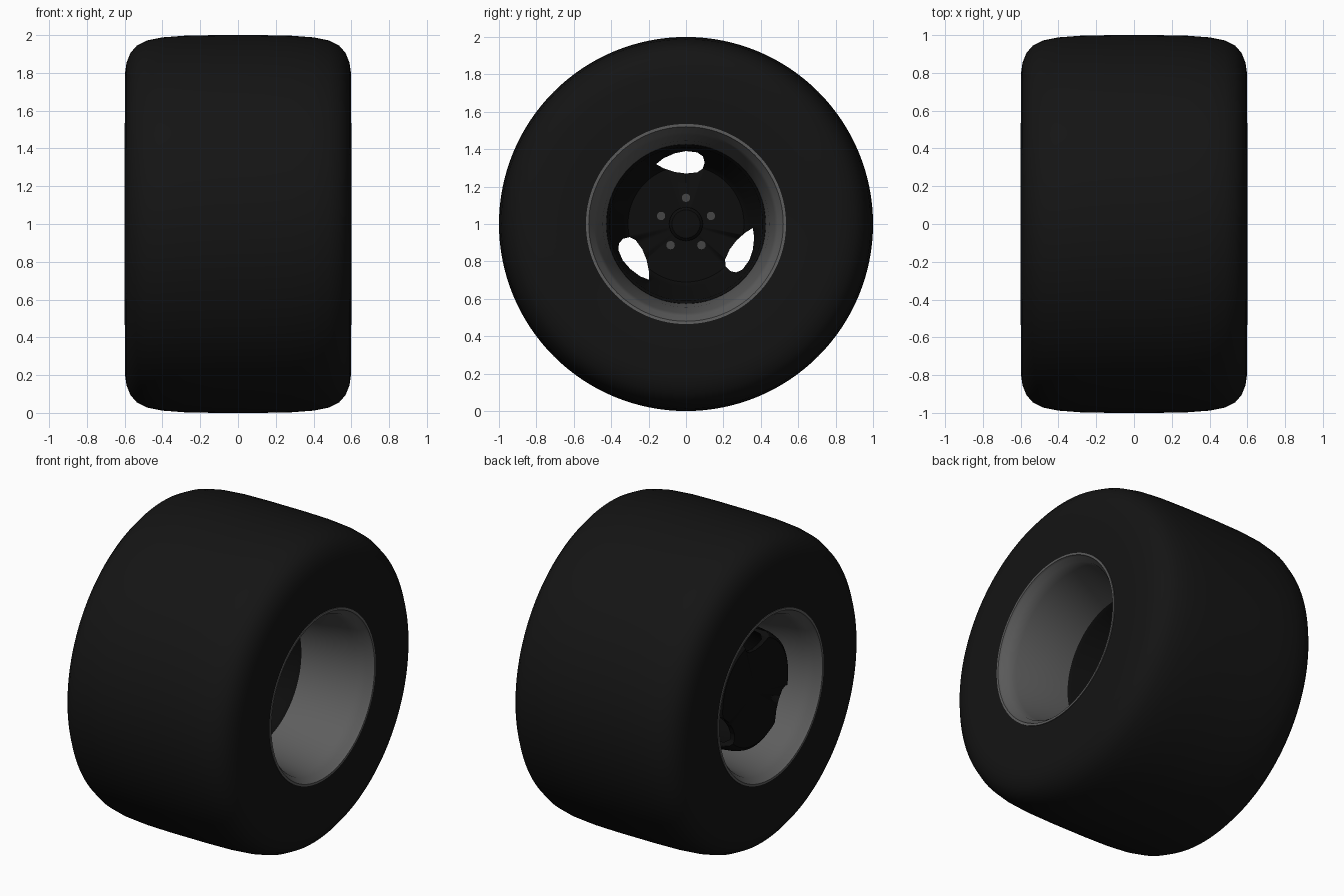
import bpy, bmesh, math
from mathutils import Matrix

if "Cube" in bpy.data.objects:
    bpy.data.objects.remove(bpy.data.objects["Cube"])

AXLE_Z = 1.0


def material(name, v):
    m = bpy.data.materials.new(name)
    m.diffuse_color = (v, v, v, 1)
    m.use_nodes = True
    m.node_tree.nodes["Principled BSDF"].inputs["Base Color"].default_value = m.diffuse_color
    return m


RUBBER = material("rubber", 0.007)
METAL = material("rim_metal", 0.11)
DARK = material("dark_metal", 0.004)
NUT = material("nut_metal", 0.06)


def finish(name, bm, mat, angle=35):
    bmesh.ops.remove_doubles(bm, verts=bm.verts, dist=1e-5)
    bmesh.ops.recalc_face_normals(bm, faces=bm.faces)
    me = bpy.data.meshes.new(name)
    bm.to_mesh(me)
    bm.free()
    ob = bpy.data.objects.new(name, me)
    bpy.context.collection.objects.link(ob)
    ob.location.z = AXLE_Z
    if mat:
        me.materials.append(mat)
    bpy.ops.object.select_all(action='DESELECT')
    bpy.context.view_layer.objects.active = ob
    ob.select_set(True)
    bpy.ops.object.shade_smooth_by_angle(angle=math.radians(angle))
    return ob


def lathe(name, profile, mat, steps=96, closed=True, angle=35):
    """Spin an (x, radius) profile around the axle."""
    bm = bmesh.new()
    vs = [bm.verts.new((x, 0, r)) for x, r in profile]
    es = [bm.edges.new(p) for p in zip(vs, vs[1:])]
    if closed:
        es.append(bm.edges.new((vs[-1], vs[0])))
    bmesh.ops.spin(bm, geom=vs + es, cent=(0, 0, 0), axis=(1, 0, 0),
                   angle=2 * math.pi, steps=steps)
    return finish(name, bm, mat, angle)


def both_sides(half):
    """Mirror a half profile that runs from the middle to the +x side."""
    return [(-x, r) for x, r in reversed(half)] + half


# Tyre: wide crown, rounded shoulders, flat sidewalls
crown = [(0.12, 1.0), (0.28, 0.997), (0.40, 0.988), (0.48, 0.972), (0.535, 0.945),
         (0.57, 0.905), (0.59, 0.855), (0.598, 0.80), (0.598, 0.66), (0.596, 0.53),
         (0.57, 0.52)]
lathe("tyre", both_sides(crown), RUBBER, 128)

# Rim barrel: lip, tapering dish and narrow middle
inside = [(0.13, 0.425), (0.32, 0.445), (0.50, 0.475), (0.56, 0.49), (0.585, 0.515),
          (0.60, 0.52), (0.601, 0.535), (0.57, 0.535)]
outside = [(0.56, 0.51), (0.32, 0.465), (0.13, 0.445)]
lathe("rim_barrel", both_sides(inside + outside)[len(outside):] +
      [(-x, r) for x, r in reversed(outside)], METAL)

# Wheel centre: deep bowl with its floor near the inner side
bowl = lathe("wheel_centre",
             [(-0.49, 0), (-0.49, 0.33), (-0.475, 0.35), (-0.44, 0.362), (0.13, 0.43),
              (0.15, 0.425), (0.13, 0.41), (-0.43, 0.335), (-0.46, 0.31), (-0.46, 0)],
             DARK, closed=False)

# Three teardrop slots bored along the axle
drop = [(-.16, .32), (-.12, .352), (-.06, .378), (0, .39), (.06, .383), (.09, .362),
        (.10, .33), (.09, .296), (.06, .276), (0, .27), (-.06, .278), (-.12, .298)]
bm = bmesh.new()
for k in range(3):
    f = bm.faces.new([bm.verts.new((-0.8, y, z)) for y, z in drop])
    ext = bmesh.ops.extrude_face_region(bm, geom=[f], use_keep_orig=True)["geom"]
    new = [v for v in ext if isinstance(v, bmesh.types.BMVert)]
    bmesh.ops.translate(bm, verts=new, vec=(1.6, 0, 0))
    bmesh.ops.rotate(bm, verts=list(f.verts) + new, cent=(0, 0, 0),
                     matrix=Matrix.Rotation(k * 2 * math.pi / 3, 3, 'X'))
cutter = finish("slot_cutter", bm, None)
cutter.hide_render = True
mod = bowl.modifiers.new("slots", 'BOOLEAN')
mod.operation = 'DIFFERENCE'
mod.solver = 'EXACT'
mod.object = cutter
bpy.context.view_layer.objects.active = bowl
while bowl.modifiers[0] != mod:
    bpy.ops.object.modifier_move_up(modifier=mod.name)
bpy.ops.object.modifier_apply(modifier=mod.name)
bpy.data.objects.remove(cutter)

# Hub cap
lathe("hub_cap", [(-0.465, 0.09), (-0.43, 0.09), (-0.415, 0.075), (-0.41, 0)],
      DARK, 32, closed=False)

# Five wheel nuts
bm = bmesh.new()
for k in range(5):
    a = math.radians(90 + 72 * k)
    m = (Matrix.Translation((-0.445, 0.14 * math.cos(a), 0.14 * math.sin(a)))
         @ Matrix.Rotation(math.pi / 2, 4, 'Y'))
    bmesh.ops.create_cone(bm, cap_ends=True, segments=16, radius1=0.025,
                          radius2=0.025, depth=0.05, matrix=m)
finish("wheel_nuts", bm, NUT)
